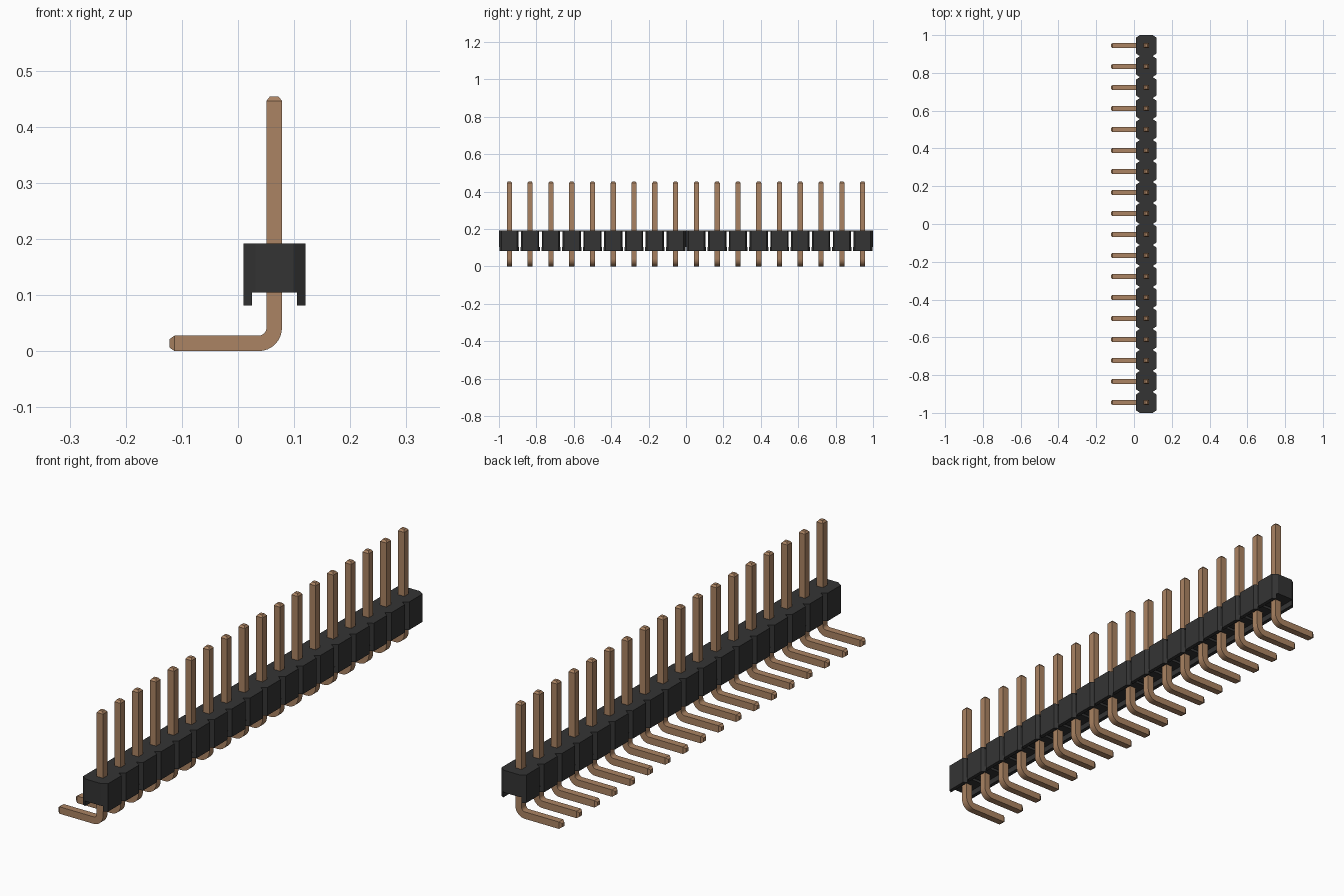
import bpy, bmesh, math

cube = bpy.data.objects.get("Cube")
if cube:
    bpy.data.objects.remove(cube, do_unlink=True)

COUNT = 18
PITCH = 2 / COUNT
HALF = PITCH / 2
X0, X1 = 0.01, 0.12              # housing width
Z_FOOT, Z_RECESS, Z_ROOF, Z_TOP = 0.081, 0.104, 0.187, 0.192
CX, CY = 0.021, 0.014            # corner chamfer
SLOT = 0.007                     # half width of the slot between blocks
PIN_X, PIN_R = 0.0645, 0.0138    # pin centre and half thickness


def material(name, color):
    mat = bpy.data.materials.new(name)
    mat.use_nodes = True
    mat.diffuse_color = (*color, 1)
    bsdf = next(n for n in mat.node_tree.nodes if n.type == 'BSDF_PRINCIPLED')
    bsdf.inputs["Base Color"].default_value = (*color, 1)
    return mat


black = material("black plastic", (0.034, 0.034, 0.034))
bronze = material("bronze metal", (0.41, 0.23, 0.125))


def finish(bm, name, mat):
    bmesh.ops.recalc_face_normals(bm, faces=bm.faces)
    mesh = bpy.data.meshes.new(name)
    bm.to_mesh(mesh)
    bm.free()
    mesh.materials.append(mat)
    return mesh


def place(mesh, name, y=0):
    obj = bpy.data.objects.new(name, mesh)
    obj.location.y = y
    bpy.context.collection.objects.link(obj)
    return obj


def loft(bm, rings):
    """Skin a closed solid through rings of equal point count."""
    loops = [[bm.verts.new(p) for p in ring] for ring in rings]
    for a, b in zip(loops, loops[1:]):
        for i in range(len(a)):
            j = (i + 1) % len(a)
            bm.faces.new((a[i], a[j], b[j], b[i]))
    bm.faces.new(loops[0])
    bm.faces.new(loops[-1])


def prism(bm, outline, z0, z1):
    loft(bm, [[(x, y, z) for x, y in outline] for z in (z0, z1)])


def block_outline(y, low, high):
    """Chamfered block; low and high trim its ends where a slot is open."""
    def inset(trim):
        return CX * (CY - trim) / CY
    a, b = y - HALF + low, y + HALF - high
    c, d = y - HALF + CY, y + HALF - CY
    i, j = inset(low), inset(high)
    return [(X0 + i, a), (X1 - i, a), (X1, c), (X1, d),
            (X1 - j, b), (X0 + j, b), (X0, d), (X0, c)]


centres = [(i - (COUNT - 1) / 2) * PITCH for i in range(COUNT)]

# Housing: main blocks, joined by a notched roof and two notched side skirts
blocks, roof, skirts = bmesh.new(), bmesh.new(), bmesh.new()
for i, y in enumerate(centres):
    low = 0 if i in (0, COUNT // 2) else SLOT
    high = 0 if i in (COUNT - 1, COUNT // 2 - 1) else SLOT
    prism(blocks, block_outline(y, low, high), Z_RECESS, Z_ROOF)
    prism(roof, block_outline(y, 0, 0), Z_ROOF, Z_TOP)
    wall = 0.015
    for edge, s in ((X0, 1), (X1, -1)):
        outline = [(edge, y - HALF + CY), (edge, y + HALF - CY),
                   (edge + s * wall, y + HALF - CY * (1 - wall / CX)),
                   (edge + s * wall, y - HALF + CY * (1 - wall / CX))]
        prism(skirts, outline, Z_FOOT, Z_RECESS)
place(finish(blocks, "housing_blocks", black), "housing_blocks")
place(finish(roof, "housing_roof", black), "housing_roof")
place(finish(skirts, "housing_skirts", black), "housing_skirts")

# Pin: square wire swept along an L with a rounded bend and tapered tips
BEND = 0.0275                    # centreline bend radius
bx, bz = PIN_X - BEND, PIN_R + BEND
path = [(-0.122, PIN_R, 0, 0.0075), (-0.113, PIN_R, 0, PIN_R)]
for k in range(9):
    t = math.radians(90 * k / 8)
    path.append((bx + BEND * math.sin(t), bz - BEND * math.cos(t), t, PIN_R))
path += [(PIN_X, 0.446, math.pi / 2, PIN_R), (PIN_X, 0.454, math.pi / 2, 0.0075)]

rings = []
for x, z, t, r in path:
    nx, nz = -math.sin(t), math.cos(t)
    rings.append([(x + nx * r * u, r * v, z + nz * r * u)
                  for u, v in ((-1, -1), (1, -1), (1, 1), (-1, 1))])
bm = bmesh.new()
loft(bm, rings)
pin_mesh = finish(bm, "pin", bronze)
pins = [place(pin_mesh, f"pin_{i + 1:02d}", y) for i, y in enumerate(centres)]

# Smooth the bend, keep the wire edges sharp
bpy.ops.object.select_all(action='DESELECT')
pins[0].select_set(True)
bpy.context.view_layer.objects.active = pins[0]
bpy.ops.object.shade_smooth_by_angle(angle=math.radians(25))
